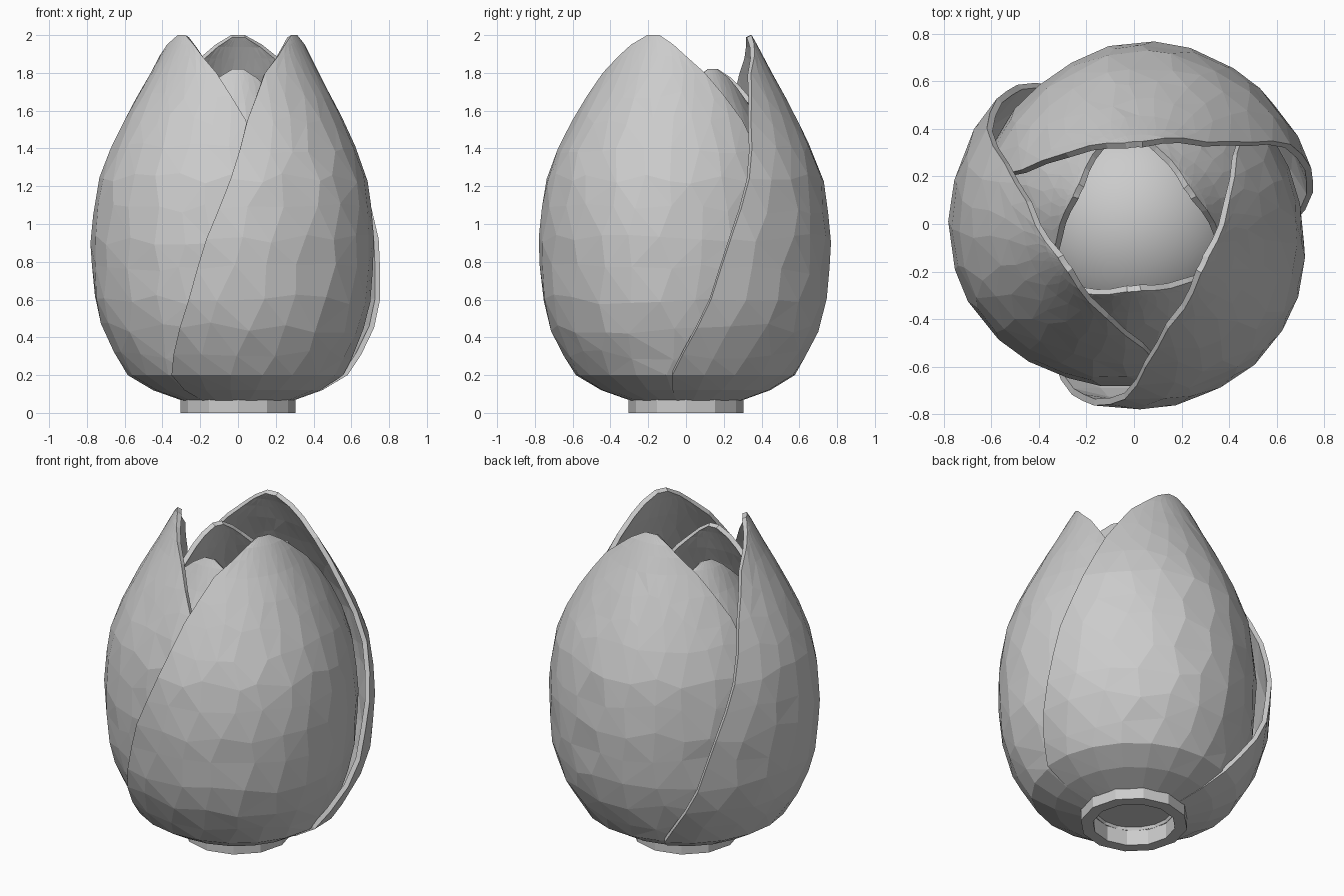
import bpy, bmesh, math, random
from mathutils import Vector

if "Cube" in bpy.data.objects:
    bpy.data.objects.remove(bpy.data.objects["Cube"])

random.seed(4)

# height: radius, half angle of the outer edge, half angle of the tucked edge
PROFILE = [
    (0.06, 0.28, 100, 90), (0.12, 0.45, 99, 88), (0.20, 0.585, 97, 86),
    (0.40, 0.71, 87, 84), (0.60, 0.765, 80, 80), (0.90, 0.785, 73, 76),
    (1.20, 0.755, 64, 72), (1.40, 0.68, 59, 69), (1.60, 0.58, 54, 63),
    (1.80, 0.465, 42, 44), (1.94, 0.39, 22, 22), (2.00, 0.355, 6, 6),
]
# angle from petal centre: radius factor (spiral overlap)
SPIRAL = [(-110, 1.0), (-15, 0.995), (5, 0.97), (35, 0.90), (75, 0.86), (110, 0.86)]


def lerp_table(table, x, col=1):
    for a, b in zip(table, table[1:]):
        if x <= b[0]:
            t = max(0, (x - a[0]) / (b[0] - a[0]))
            return a[col] + (b[col] - a[col]) * t
    return table[-1][col]


def add_object(name, bm):
    me = bpy.data.meshes.new(name)
    bm.to_mesh(me)
    bm.free()
    ob = bpy.data.objects.new(name, me)
    bpy.context.collection.objects.link(ob)
    return ob


def petal(name, centre_deg, sxy=1.0, sz=1.0, z_off=0.0, cols=11):
    bm = bmesh.new()
    heights = [0.06, 0.12, 0.20, 0.31, 0.45, 0.60, 0.76, 0.92, 1.08,
               1.24, 1.40, 1.55, 1.68, 1.80, 1.89, 1.95, 2.00]
    rows = []
    for k, z in enumerate(heights):
        lo, hi = -lerp_table(PROFILE, z, 2), lerp_table(PROFILE, z, 3)
        row = []
        for i in range(cols + 1):
            rel = lo + (hi - lo) * i / cols
            zz = z
            # loosen the grid for a faceted surface
            if 0 < i < cols and 2 < k < len(heights) - 4:
                rel += random.uniform(-3, 3)
                zz += random.uniform(-0.03, 0.03)
            spiral = lerp_table(SPIRAL, rel)
            spiral = 1 + (spiral - 1) * min(1, zz / 0.4)
            r = lerp_table(PROFILE, zz) * spiral * sxy
            a = math.radians(centre_deg + rel)
            row.append(bm.verts.new((r * math.cos(a), r * math.sin(a), zz * sz + z_off)))
        rows.append(row)
    for lower, upper in zip(rows, rows[1:]):
        for i in range(cols):
            bm.faces.new((lower[i], lower[i + 1], upper[i + 1], upper[i]))
    bmesh.ops.triangulate(bm, faces=bm.faces[:], quad_method='SHORT_EDGE')
    ob = add_object(name, bm)
    mod = ob.modifiers.new("thickness", 'SOLIDIFY')
    mod.thickness = 0.028
    mod.offset = -1
    return ob


# three outer petals and three shorter inner ones between them
for n in range(3):
    petal(f"outer_petal_{n + 1}", 90 + 120 * n)
    petal(f"inner_petal_{n + 1}", 30 + 120 * n, 0.82, 0.89, 0.04, 9)

# hollow base collar with a closed ceiling
bm = bmesh.new()
SIDES = 12
rings = []
for r, z in [(0.235, 0.11), (0.235, 0.0), (0.305, 0.0), (0.305, 0.10)]:
    rings.append([bm.verts.new((r * math.cos(2 * math.pi * i / SIDES),
                                r * math.sin(2 * math.pi * i / SIDES), z))
                  for i in range(SIDES)])
for a, b in zip(rings, rings[1:]):
    for i in range(SIDES):
        j = (i + 1) % SIDES
        bm.faces.new((a[i], a[j], b[j], b[i]))
bm.faces.new(rings[0])
bmesh.ops.recalc_face_normals(bm, faces=bm.faces[:])
add_object("base_collar", bm)

# rounded core inside the petals
bpy.ops.mesh.primitive_uv_sphere_add(segments=32, ring_count=16, radius=0.5,
                                     location=(0, 0, 0.75))
core = bpy.context.object
core.name = "inner_core"
bpy.ops.object.shade_smooth()
